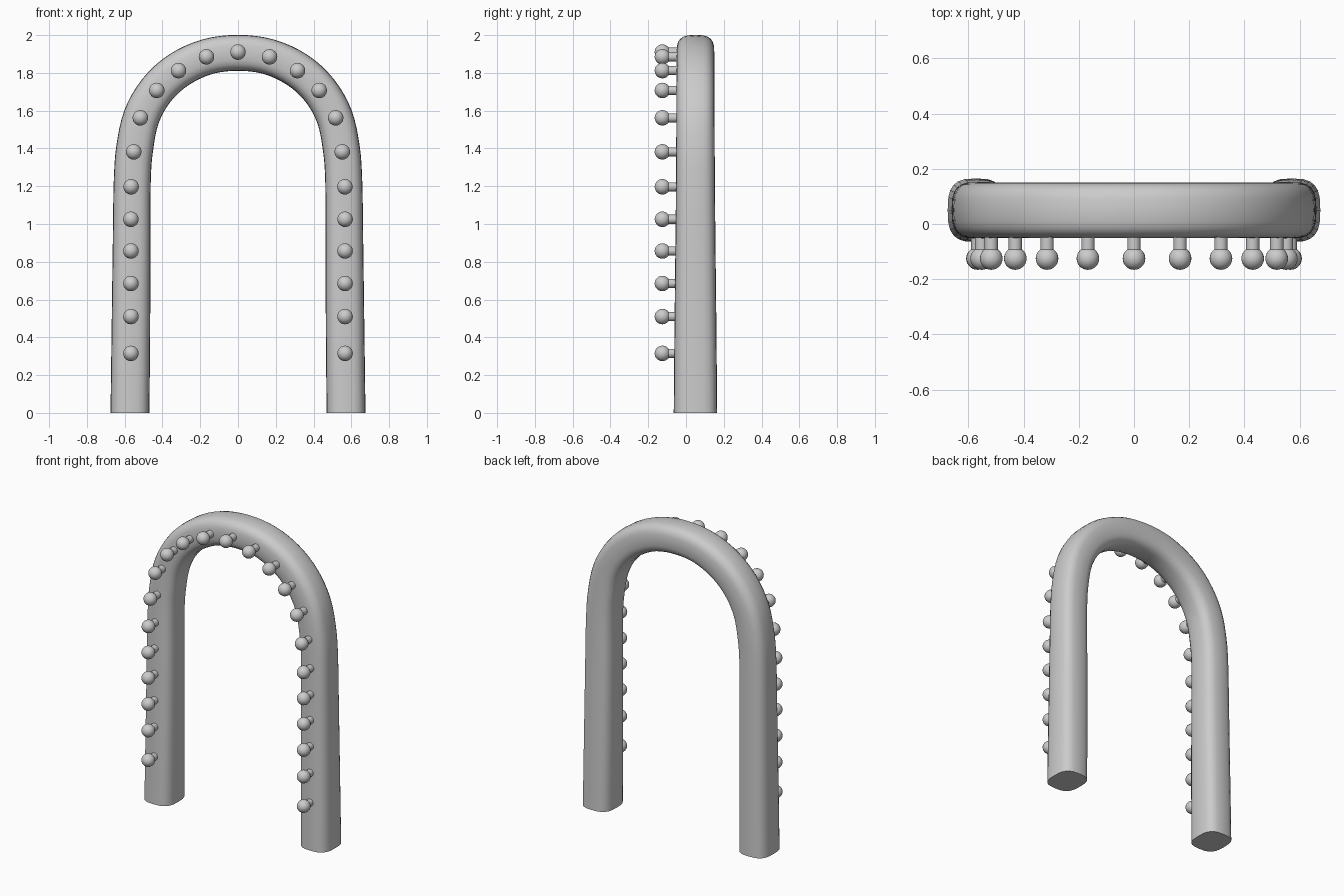
import bpy, bmesh, math
from mathutils import Vector, Matrix

if "Cube" in bpy.data.objects:
    bpy.data.objects.remove(bpy.data.objects["Cube"])

# Right half of the arch centreline: x, z, half width, half depth
HALF = [(0.572, 0.0, 0.103, 0.115), (0.567, 0.45, 0.102, 0.111),
        (0.563, 0.9, 0.100, 0.106), (0.560, 1.22, 0.098, 0.103),
        (0.547, 1.40, 0.098, 0.102), (0.510, 1.57, 0.097, 0.101),
        (0.430, 1.71, 0.096, 0.101), (0.315, 1.815, 0.096, 0.100),
        (0.165, 1.885, 0.095, 0.100), (0.0, 1.906, 0.095, 0.100)]
STEPS, SIDES, Y0 = 4, 24, 0.05


def catmull(p0, p1, p2, p3, t):
    return 0.5 * (2 * p1 + (p2 - p0) * t + (2 * p0 - 5 * p1 + 4 * p2 - p3) * t * t
                  + (3 * p1 - p0 - 3 * p2 + p3) * t ** 3)


def finish(bm, name):
    bmesh.ops.recalc_face_normals(bm, faces=bm.faces[:])
    mesh = bpy.data.meshes.new(name)
    bm.to_mesh(mesh)
    bm.free()
    ob = bpy.data.objects.new(name, mesh)
    bpy.context.collection.objects.link(ob)
    bpy.ops.object.select_all(action='DESELECT')
    ob.select_set(True)
    bpy.context.view_layer.objects.active = ob
    bpy.ops.object.shade_smooth_by_angle(angle=math.radians(40))
    return ob


# Arch tube: rounded-square section swept along the smoothed path
keys = [Vector(p) for p in HALF]
keys += [Vector((-p[0], *p[1:])) for p in HALF[-2::-1]]
path = []
for i in range(len(keys) - 1):
    a, d = keys[max(i - 1, 0)], keys[min(i + 2, len(keys) - 1)]
    path += [catmull(a, keys[i], keys[i + 1], d, s / STEPS) for s in range(STEPS)]
path.append(keys[-1])


def squircle(v):
    return math.copysign(abs(v) ** (2 / 3), v)


bm = bmesh.new()
rings = []
for i, p in enumerate(path):
    if i in (0, len(path) - 1):
        nx, nz = (1, 0) if i == 0 else (-1, 0)
    else:
        q, r = path[i - 1], path[i + 1]
        t = Vector((r[0] - q[0], r[1] - q[1])).normalized()
        nx, nz = t.y, -t.x
    ring = []
    for k in range(SIDES):
        ang = 2 * math.pi * k / SIDES
        u, v = p[2] * squircle(math.cos(ang)), p[3] * squircle(math.sin(ang))
        ring.append(bm.verts.new((p[0] + nx * u, Y0 + v, p[1] + nz * u)))
    rings.append(ring)
for a, b in zip(rings, rings[1:]):
    for k in range(SIDES):
        j = (k + 1) % SIDES
        bm.faces.new((a[k], a[j], b[j], b[k]))
bm.faces.new(rings[0])
bm.faces.new(rings[-1])
finish(bm, "arch_tube")

# Round knobs on short stems along the front face
KNOBS = [(0.567, 0.315), (0.567, 0.51), (0.567, 0.685), (0.567, 0.857),
         (0.567, 1.025), (0.566, 1.197), (0.552, 1.382), (0.517, 1.562),
         (0.430, 1.707), (0.315, 1.812), (0.167, 1.885), (0.0, 1.91)]
spots = KNOBS + [(-x, z) for x, z in KNOBS[:-1]]
for n, (x, z) in enumerate(spots, 1):
    turn = Matrix.Rotation(math.pi / 2, 4, 'X')
    bm = bmesh.new()
    bmesh.ops.create_uvsphere(bm, u_segments=24, v_segments=14, radius=0.041,
                              matrix=Matrix.Translation((x, -0.125, z)) @ turn)
    finish(bm, f"knob_{n}")
    bm = bmesh.new()
    bmesh.ops.create_cone(bm, cap_ends=True, segments=16, radius1=0.024, radius2=0.024,
                          depth=0.1, matrix=Matrix.Translation((x, -0.06, z)) @ turn)
    finish(bm, f"knob_stem_{n}")
